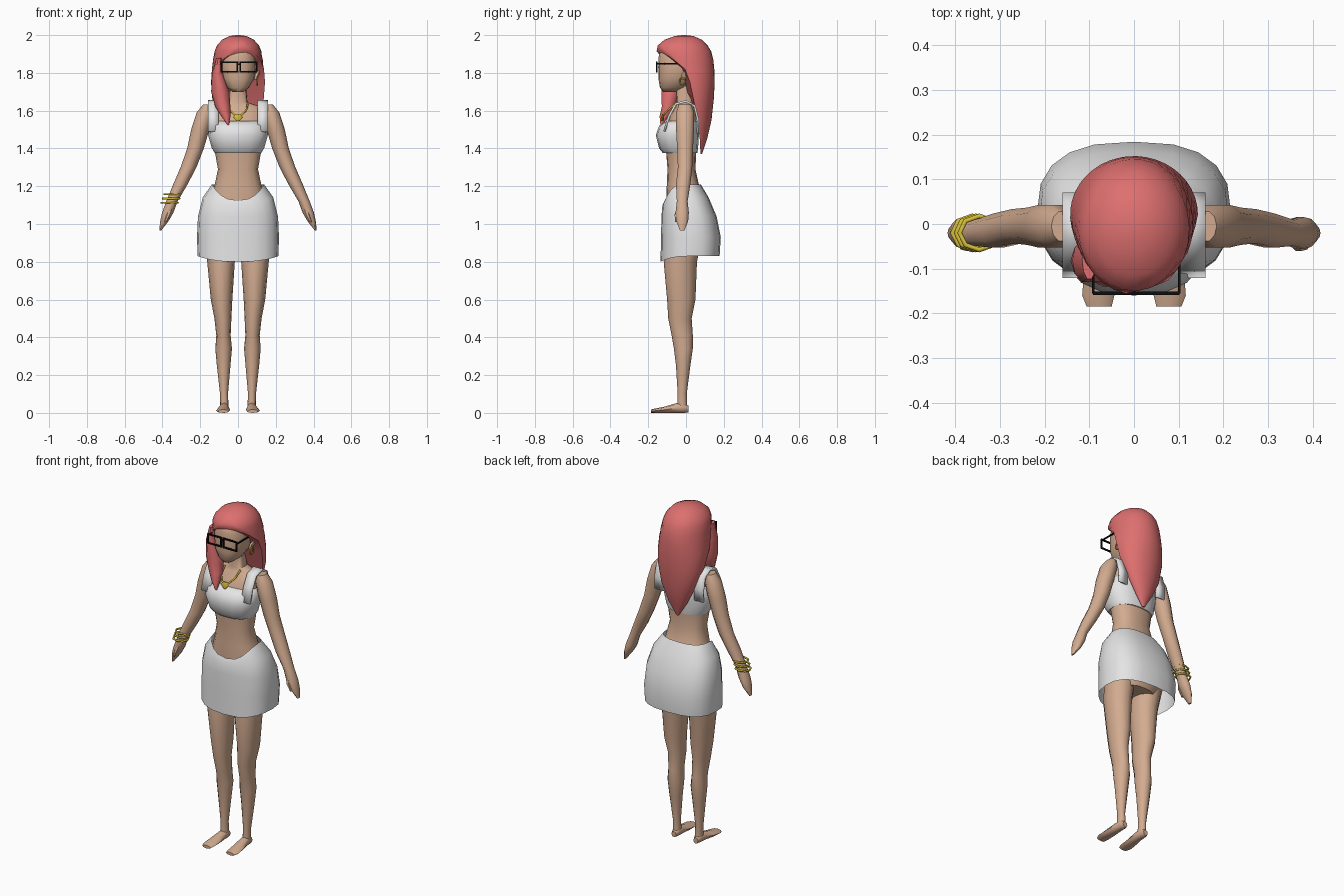
import bpy, bmesh, math
from mathutils import Vector

if "Cube" in bpy.data.objects:
    bpy.data.objects.remove(bpy.data.objects["Cube"])


def make_material(name, red, green, blue):
    mat = bpy.data.materials.new(name)
    mat.use_nodes = True
    colour = (red, green, blue, 1)
    mat.diffuse_color = colour
    shader = next(n for n in mat.node_tree.nodes if n.type == 'BSDF_PRINCIPLED')
    shader.inputs["Base Color"].default_value = colour
    shader.inputs["Roughness"].default_value = .8
    return mat


skin = make_material("skin", .65, .41, .28)
cloth = make_material("white cloth", .78, .78, .78)
hair = make_material("coral hair", .73, .16, .16)
gold = make_material("gold", .65, .5, .04)
black = make_material("black frame", .004, .004, .004)


def finish(name, bm, material, sharp=50):
    bmesh.ops.recalc_face_normals(bm, faces=bm.faces)
    mesh = bpy.data.meshes.new(name)
    bm.to_mesh(mesh)
    bm.free()
    mesh.materials.append(material)
    mesh.shade_smooth()
    mesh.set_sharp_from_angle(angle=math.radians(sharp))
    obj = bpy.data.objects.new(name, mesh)
    bpy.context.scene.collection.objects.link(obj)
    return obj


def skin_loops(name, material, loops, caps=True):
    """Bridge closed loops of points into one surface."""
    bm = bmesh.new()
    rows = [[bm.verts.new(p) for p in loop] for loop in loops]
    count = len(rows[0])
    for low, high in zip(rows, rows[1:]):
        for i in range(count):
            j = (i + 1) % count
            bm.faces.new((low[i], low[j], high[j], high[i]))
    if caps:
        bm.faces.new(rows[0])
        bm.faces.new(rows[-1])
    return finish(name, bm, material)


def oval(centre, half_u, half_v, sides, power=2, drop=0, axis='z'):
    """Rounded loop; drop lowers its front."""
    points = []
    for i in range(sides):
        t = math.tau * i / sides
        c, s = math.cos(t), math.sin(t)
        u = half_u * math.copysign(abs(c) ** (2 / power), c)
        v = half_v * math.copysign(abs(s) ** (2 / power), s)
        offset = (u, v, -drop * max(0, -s) ** 2) if axis == 'z' else (u, 0, v)
        points.append(Vector(centre) + Vector(offset))
    return points


def body(name, material, rings, sides=16, power=2.4, caps=True):
    """Upright part; ring = height, half width, front, back, front drop."""
    loops = []
    for z, half, front, back, *drop in rings:
        centre = (0, (front + back) / 2, z)
        loops.append(oval(centre, half, (back - front) / 2, sides, power, *drop))
    return skin_loops(name, material, loops, caps)


def limb(name, material, rings, side=1, sides=10, axis='z'):
    """Ring = centre x, y, z, half width, half depth."""
    loops = [oval((side * x, y, z), u, v, sides, axis=axis)
             for x, y, z, u, v in rings]
    return skin_loops(name, material, loops)


def box(name, material, centre, size):
    bm = bmesh.new()
    bmesh.ops.create_cube(bm, size=1)
    bmesh.ops.scale(bm, vec=size, verts=bm.verts)
    bmesh.ops.translate(bm, vec=centre, verts=bm.verts)
    return finish(name, bm, material)


def wire(name, material, points, thickness, closed=False):
    curve = bpy.data.curves.new(name, 'CURVE')
    curve.dimensions = '3D'
    curve.bevel_depth = thickness
    curve.bevel_resolution = 1
    spline = curve.splines.new('POLY')
    spline.points.add(len(points) - 1)
    for target, p in zip(spline.points, points):
        target.co = (*p, 1)
    spline.use_cyclic_u = closed
    curve.materials.append(material)
    obj = bpy.data.objects.new(name, curve)
    bpy.context.scene.collection.objects.link(obj)
    return obj


# Torso with neck, and head
body("torso", skin, [
    (.86, .1, -.06, .09), (.95, .16, -.1, .14), (1.08, .165, -.105, .13),
    (1.2, .125, -.102, .07), (1.29, .106, -.098, .05), (1.38, .122, -.105, .054),
    (1.5, .135, -.11, .058), (1.58, .138, -.082, .055), (1.62, .125, -.055, .045),
    (1.645, .05, -.048, .042), (1.73, .042, -.055, .035)])
body("head", skin, [
    (1.7, .028, -.122, -.05), (1.722, .058, -.138, 0), (1.77, .086, -.146, .05),
    (1.83, .095, -.147, .08), (1.88, .095, -.146, .09), (1.93, .082, -.135, .08),
    (1.96, .05, -.09, .05)])

# Crop top and open skirt
body("crop_top", cloth, [
    (1.375, .122, -.122, .06), (1.4, .138, -.142, .064), (1.47, .158, -.16, .068),
    (1.52, .155, -.142, .068), (1.545, .135, -.105, .062)])
body("skirt", cloth, [
    (.83, .214, -.135, .178, .03), (.93, .217, -.132, .184), (1.04, .212, -.13, .162),
    (1.14, .187, -.125, .12, .04), (1.21, .138, -.112, .078, .085)],
    sides=20, power=2.6, caps=False)

for side, label in ((1, "left"), (-1, "right")):
    # Shoulder strap, over the shoulder from front to back
    bm = bmesh.new()
    path = [(-.115, 1.49), (-.09, 1.57), (-.055, 1.635), (0, 1.65),
            (.045, 1.625), (.064, 1.55), (.062, 1.48)]
    rows = [[bm.verts.new((side * x, y, z)) for x in (.102, .16)] for y, z in path]
    for a, b in zip(rows, rows[1:]):
        bm.faces.new((a[0], a[1], b[1], b[0]))
    strap = finish(label + "_strap", bm, cloth)
    solid = strap.modifiers.new("thickness", 'SOLIDIFY')
    solid.thickness = .012
    solid.offset = 0

    # Arm, hand and thumb
    limb(label + "_arm", skin, [
        (.16, -.005, 1.632, .025, .035), (.174, -.005, 1.59, .045, .05),
        (.2, -.005, 1.5, .048, .05), (.225, -.005, 1.4, .044, .044),
        (.262, -.005, 1.3, .042, .04), (.305, -.015, 1.21, .038, .04),
        (.35, -.02, 1.12, .03, .03), (.372, -.02, 1.06, .03, .037),
        (.39, -.02, 1.015, .022, .033), (.412, -.02, .965, .005, .012)], side)
    limb(label + "_thumb", skin, [
        (.355, -.035, 1.09, .014, .014), (.368, -.05, 1.05, .013, .012),
        (.385, -.052, 1.01, .006, .006)], side, sides=6)

    # Leg and foot
    limb(label + "_leg", skin, [
        (.095, 0, .95, .085, .09), (.09, -.03, .8, .073, .088),
        (.087, -.025, .6, .057, .075), (.08, -.032, .5, .045, .062),
        (.077, -.02, .41, .038, .056), (.076, -.014, .34, .044, .05),
        (.076, -.015, .25, .036, .038), (.074, -.02, .1, .021, .024),
        (.072, -.02, .03, .022, .027)], side, sides=12)
    limb(label + "_foot", skin, [
        (.072, .012, .02, .015, .018), (.072, -.01, .028, .024, .028),
        (.073, -.05, .026, .026, .026), (.077, -.11, .017, .035, .017),
        (.08, -.16, .012, .036, .012), (.078, -.185, .009, .028, .009)],
        side, sides=8, axis='y')

    # Pointed ear with hoop earring
    limb(label + "_ear", skin, [
        (.09, -.015, 1.765, .008, .012), (.1, -.002, 1.795, .014, .026),
        (.122, .02, 1.838, .003, .006)], side, sides=6)
    hoop = [(side * .102, -.018 + .016 * math.cos(k), 1.755 + .02 * math.sin(k))
            for k in (math.tau * i / 8 for i in range(8))]
    wire(label + "_earring", gold, hoop, .004, closed=True)

    # Glasses: rectangular rim and temple
    middle = .005 + side * .05
    for edge, z in (("upper", 1.857), ("lower", 1.805)):
        box(f"{label}_{edge}_rim", black, (middle, -.155, z), (.094, .008, .008))
    for edge, shift in (("inner", -.042), ("outer", .043)):
        box(f"{label}_{edge}_rim", black, (middle + side * shift, -.155, 1.831),
            (.008, .008, .052))
    box(label + "_temple", black, (.005 + side * .096, -.095, 1.848),
        (.006, .12, .008))
box("glasses_bridge", black, (.005, -.155, 1.845), (.02, .008, .008))

# Long hair: each ring sweeps from the right edge round the back to the left
loops = []
for z, half, front, back, right, left in [
        (1.37, .008, .07, .085, 95, 95), (1.45, .058, .04, .112, 95, 95),
        (1.55, .105, 0, .135, 95, 95), (1.66, .136, -.06, .147, 110, 92),
        (1.75, .143, -.11, .152, 120, 90), (1.82, .138, -.135, .15, 125, 95),
        (1.87, .132, -.15, .145, 142, 115), (1.915, .124, -.157, .133, 172, 142),
        (1.945, .112, -.15, .115, 198, 158), (1.975, .085, -.115, .085, 200, 158),
        (1.995, .045, -.06, .04, 200, 158), (2, .01, -.02, .0, 200, 158)]:
    steps = 24
    angles = [math.radians(-right + (right + left) * i / steps)
              for i in range(steps + 1)]
    loops.append([(half * math.sin(t),
                   (front + back) / 2 + (back - front) / 2 * math.cos(t), z)
                  for t in angles])
skin_loops("long_hair", hair, loops)
limb("front_hair_strand", hair, [
    (-.1, -.08, 1.88, .016, .045), (-.108, -.082, 1.8, .03, .05),
    (-.094, -.082, 1.7, .048, .05), (-.08, -.092, 1.62, .04, .038),
    (-.064, -.115, 1.57, .024, .026), (-.052, -.13, 1.525, .004, .006)])

# Bracelets on the right wrist
for i, name in enumerate(("lower", "middle", "upper")):
    z = 1.112 + .023 * i
    ring = oval((-.362 + .008 * i, -.02, z), .044, .038, 8)
    wire(name + "_bracelet", gold, ring, .0055, closed=True)

# Necklace chain and pendant
chain = [(-.052, -.05, 1.64), (-.045, -.095, 1.605), (-.02, -.118, 1.578),
         (0, -.122, 1.568), (.02, -.118, 1.578), (.045, -.095, 1.605),
         (.052, -.05, 1.64)]
wire("necklace", gold, chain, .005)
limb("pendant", gold, [
    (0, -.125, 1.545, .008, .006), (0, -.124, 1.565, .026, .008),
    (0, -.12, 1.582, .014, .006)], sides=8)
